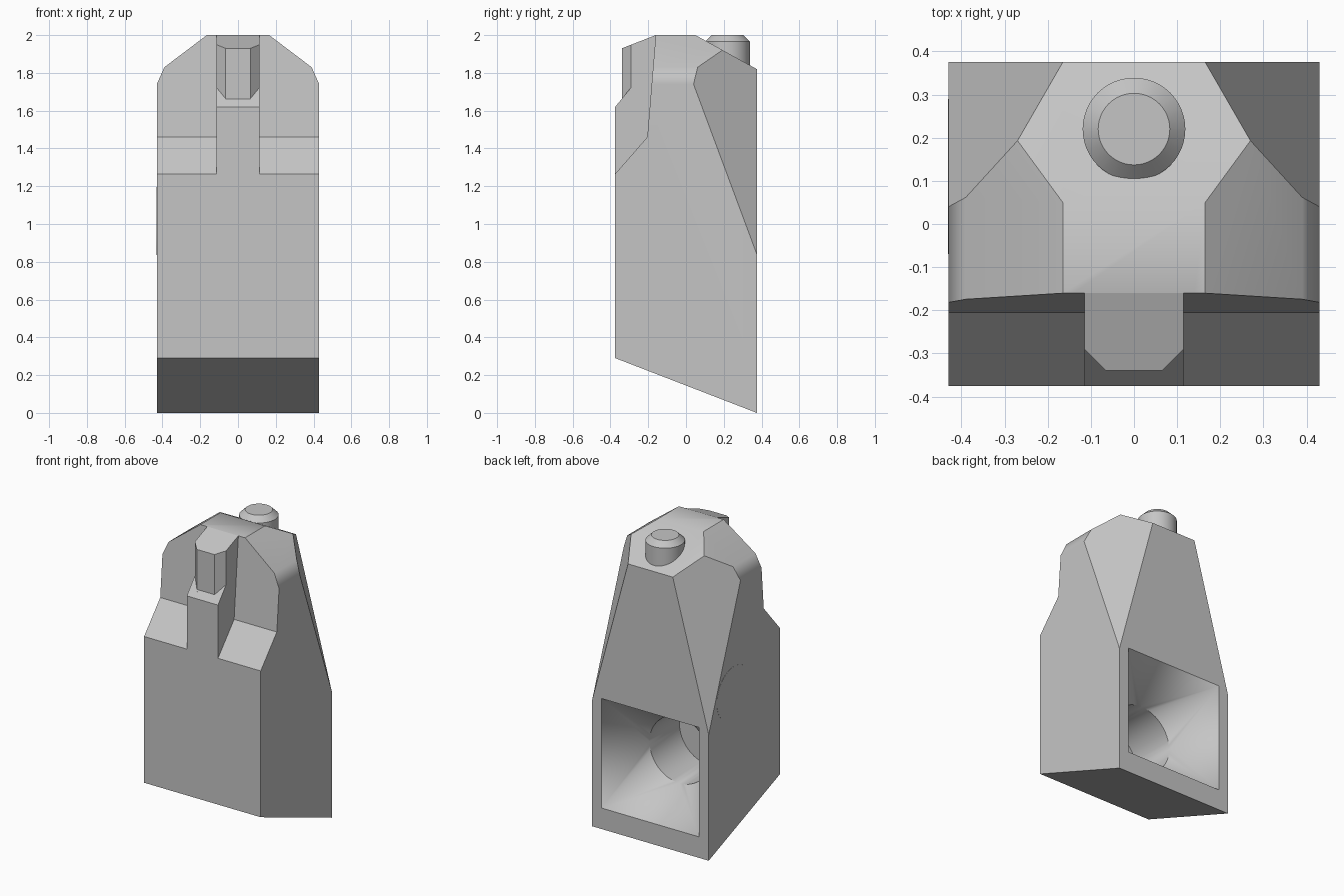
import bpy
import bmesh
import math
from mathutils import Vector

default = bpy.data.objects.get("Cube")
if default:
    bpy.data.objects.remove(default, do_unlink=True)

GREY = (0.56, 0.56, 0.56, 1.0)
grey = bpy.data.materials.new("plain grey")
grey.use_nodes = True
grey.diffuse_color = GREY
grey.node_tree.nodes["Principled BSDF"].inputs["Base Color"].default_value = GREY


def finish(name, bm):
    """Turn a bmesh into a grey object."""
    bmesh.ops.recalc_face_normals(bm, faces=bm.faces[:])
    mesh = bpy.data.meshes.new(name)
    bm.to_mesh(mesh)
    bm.free()
    mesh.materials.append(grey)
    obj = bpy.data.objects.new(name, mesh)
    bpy.context.collection.objects.link(obj)
    return obj


def prism(points, axis, lo, hi):
    """Extrude a 2D outline along one axis (0 = x, 1 = y, 2 = z)."""
    bm = bmesh.new()

    def place(p, t):
        co = list(p)
        co.insert(axis, t)
        return bm.verts.new(co)

    a = [place(p, lo) for p in points]
    b = [place(p, hi) for p in points]
    bm.faces.new(a)
    bm.faces.new(b[::-1])
    for i in range(len(a)):
        j = (i + 1) % len(a)
        bm.faces.new((a[i], b[i], b[j], a[j]))
    bmesh.ops.recalc_face_normals(bm, faces=bm.faces[:])
    return bm


def slice_off(bm, point, normal):
    """Remove everything on the normal side of a plane and cap the cut."""
    bmesh.ops.bisect_plane(bm, geom=bm.verts[:] + bm.edges[:] + bm.faces[:], dist=1e-6,
                           plane_co=point, plane_no=normal, clear_outer=True)
    rim = [e for e in bm.edges if e.is_boundary]
    bmesh.ops.holes_fill(bm, edges=rim, sides=0)


def ring(centre, radius, axis, count=48):
    """Points of a circle around an axis."""
    points = []
    for i in range(count):
        t = 2 * math.pi * i / count
        co = [radius * math.cos(t), radius * math.sin(t)]
        co.insert(axis, 0)
        points.append(Vector(co) + Vector(centre))
    return points


def hull(points):
    """Convex solid around a set of points."""
    bm = bmesh.new()
    for p in points:
        bm.verts.new(p)
    res = bmesh.ops.convex_hull(bm, input=bm.verts[:])
    loose = [v for v in bm.verts if not v.link_faces]
    bmesh.ops.delete(bm, geom=loose, context='VERTS')
    bmesh.ops.dissolve_limit(bm, angle_limit=0.01, verts=bm.verts[:], edges=bm.edges[:])
    return bm


def carve(target, bm):
    """Subtract a solid from the target."""
    cutter = finish("cutter", bm)
    cutter.hide_render = True
    mod = target.modifiers.new("carve", 'BOOLEAN')
    mod.operation = 'DIFFERENCE'
    mod.solver = 'EXACT'
    mod.object = cutter
    bpy.context.view_layer.objects.active = target
    bpy.ops.object.modifier_apply(modifier=mod.name)
    bpy.data.objects.remove(cutter, do_unlink=True)


def smooth(obj, degrees=30):
    """Smooth shading with flat large faces."""
    bpy.ops.object.select_all(action='DESELECT')
    obj.select_set(True)
    bpy.context.view_layer.objects.active = obj
    bpy.ops.object.shade_smooth_by_angle(angle=math.radians(degrees))
    mod = obj.modifiers.new("flat faces", 'WEIGHTED_NORMAL')
    mod.keep_sharp = True


# Body: front outline, sliced by the sloping base, rear slope and rear corners
W, D = 0.43, 0.375
half = [(W, 0), (W, 1.74), (0.39, 1.83), (0.165, 2.0)]
outline = half + [(-x, z) for x, z in reversed(half)]
block = prism(outline, 1, -D, D)
slice_off(block, (0, D, 0), (0, -0.29, -2 * D))
slice_off(block, (0, 0.05, 2.0), (0, 0.18, 0.325))
for s in (-1, 1):
    a = Vector((s * W, D, 0.84))
    b = Vector((s * W, 0.04, 1.74))
    c = Vector((s * 0.165, D, 1.82))
    n = (b - a).cross(c - a)
    slice_off(block, a, n if n.y > 0 else -n)
body = finish("body", block)

# Front shoulders cut back on both sides of the central rib
RIB = 0.115
shoulder = [(-0.5, 1.122), (-0.205, 1.46), (-0.152, 2.1), (-0.5, 2.1)]
for s in (-1, 1):
    lo, hi = sorted((s * RIB, s * 0.6))
    carve(body, prism(shoulder, 0, lo, hi))

# Upper rib: sloped step, upright nose and sloped crown
nose = [(-0.5, 1.467), (-0.34, 1.663), (-0.34, 1.93), (-0.16, 2.0),
        (-0.16, 2.1), (-0.5, 2.1)]
carve(body, prism(nose, 0, -0.14, 0.14))
for s in (-1, 1):
    corner = [(s * 0.015, -0.39), (s * 0.165, -0.24), (s * 0.165, -0.39)]
    bm = prism(corner, 2, 1.4, 2.1)
    slice_off(bm, (0, -D, 1.62), (0, 1.222, -1))
    carve(body, bm)

# Rear recess: square mouth narrowing to a round bore
MID = 0.505
mouth = [Vector((x, y, MID + z)) for x in (-0.36, 0.36) for z in (-0.365, 0.365)
         for y in (D, D + 0.02)]
carve(body, hull(mouth + ring((0, 0.07, MID), 0.22, 1)))
carve(body, hull(ring((0, 0.09, MID), 0.22, 1) + ring((0, -0.245, MID), 0.22, 1)))
smooth(body)

# Upright pin with a chamfered tip
pin = finish("top_pin", hull(ring((0, 0.22, 1.8), 0.119, 2) + ring((0, 0.22, 1.965), 0.119, 2)
                             + ring((0, 0.22, 2.0), 0.083, 2)))
smooth(pin)

# Round plug set flush in one side
plug = finish("side_plug", hull(ring((-W - 0.001, 0.11, 1.015), 0.18, 0)
                                + ring((-W + 0.005, 0.11, 1.015), 0.18, 0)))
smooth(plug)
